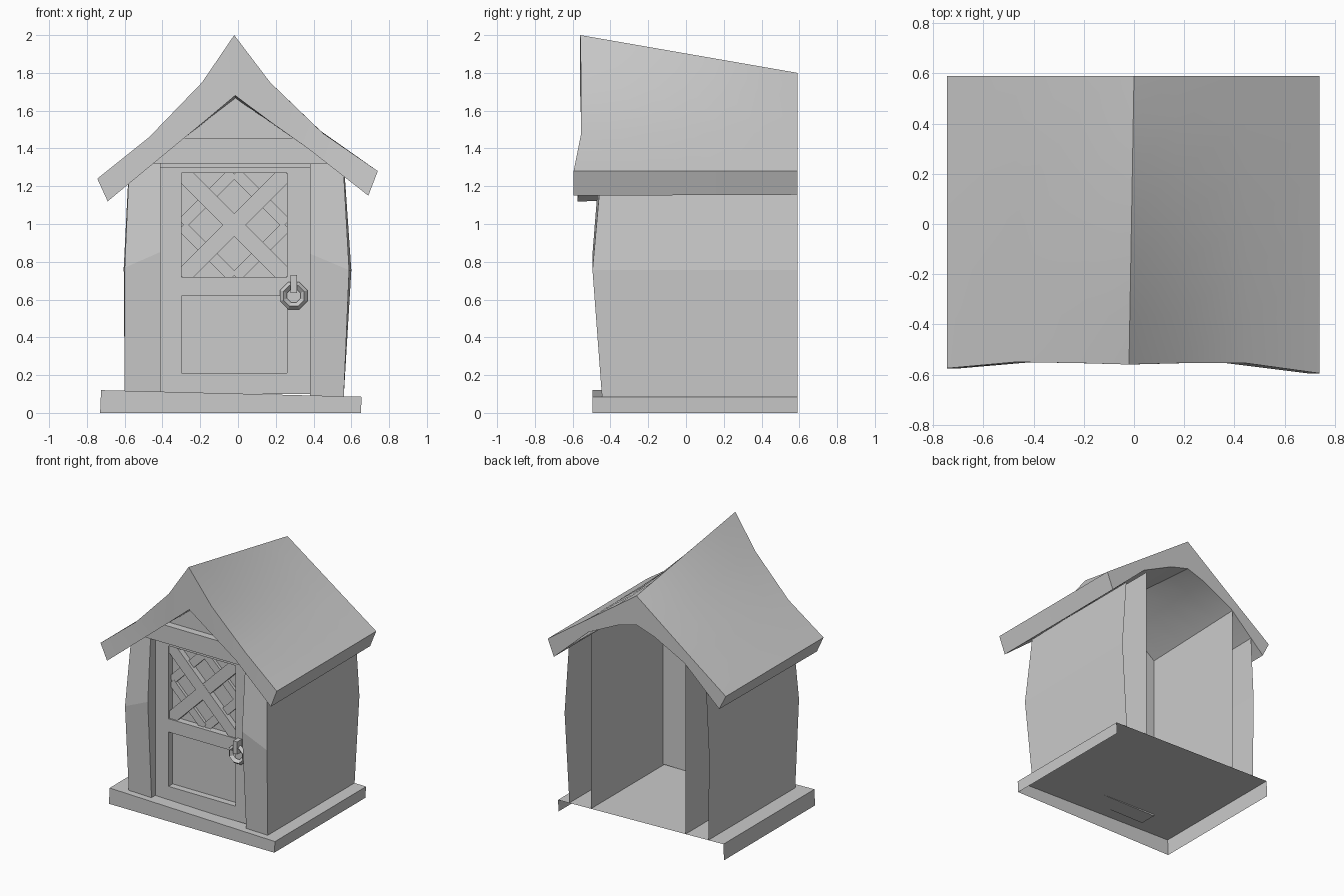
import bpy, bmesh, math
from mathutils import Matrix, Vector

if "Cube" in bpy.data.objects:
    bpy.data.objects.remove(bpy.data.objects["Cube"], do_unlink=True)

grey = bpy.data.materials.new("stone grey")
grey.use_nodes = True
grey.diffuse_color = (0.6, 0.6, 0.6, 1)
grey.node_tree.nodes["Principled BSDF"].inputs["Base Color"].default_value = (0.6, 0.6, 0.6, 1)


def finish(name, bm, smooth=False):
    bmesh.ops.recalc_face_normals(bm, faces=bm.faces)
    mesh = bpy.data.meshes.new(name)
    bm.to_mesh(mesh)
    bm.free()
    mesh.materials.append(grey)
    obj = bpy.data.objects.new(name, mesh)
    bpy.context.collection.objects.link(obj)
    if smooth:
        bpy.ops.object.select_all(action="DESELECT")
        obj.select_set(True)
        bpy.context.view_layer.objects.active = obj
        bpy.ops.object.shade_smooth_by_angle(angle=math.radians(25))
    return obj


def loft(name, rows, closed=False, smooth=False):
    """Skin a list of equally long point rows."""
    bm = bmesh.new()
    rings = [[bm.verts.new(p) for p in row] for row in rows]
    n = len(rows[0])
    for a, b in zip(rings, rings[1:]):
        for i in range(n if closed else n - 1):
            j = (i + 1) % n
            bm.faces.new((a[i], a[j], b[j], b[i]))
    if closed:
        # end caps as strips between upper and lower halves of the ring
        for ring in (rings[0], rings[-1]):
            for i in range(n // 2 - 1):
                bm.faces.new((ring[i], ring[i + 1], ring[n - 2 - i], ring[n - 1 - i]))
    return finish(name, bm, smooth)


def prism(name, outline, y0, y1):
    """Extrude an x-z outline from y0 to y1."""
    bm = bmesh.new()
    face = bm.faces.new([bm.verts.new((x, y0, z)) for x, z in outline])
    new = bmesh.ops.extrude_face_region(bm, geom=[face])["geom"]
    verts = [v for v in new if isinstance(v, bmesh.types.BMVert)]
    bmesh.ops.translate(bm, verts=verts, vec=(0, y1 - y0, 0))
    return finish(name, bm)


def box(name, x0, x1, y0, y1, z0, z1):
    return prism(name, [(x0, z0), (x1, z0), (x1, z1), (x0, z1)], y0, y1)


def floor_z(x):
    return 0.102 - 0.0254 * x


BACK = 0.59

# Base: slanted step, open below and behind
L, R, F = -0.725, 0.655, -0.495
bm = bmesh.new()
top = [bm.verts.new((x, y, floor_z(x))) for x, y in ((L, BACK), (L, F), (R, F), (R, BACK))]
low = [bm.verts.new((v.co.x - 0.005, v.co.y, 0)) for v in top]
bm.faces.new(top)
for i in range(3):
    bm.faces.new((top[i], top[i + 1], low[i + 1], low[i]))
finish("base_step", bm)

# Roof: concave at the front, straight at the back, with a sagging ridge
outer = [(-0.745, 1.24), (-0.47, 1.46), (-0.19, 1.75), (-0.02, 2.0),
         (0.17, 1.75), (0.45, 1.48), (0.74, 1.28)]
front_y = [-0.575, -0.55, -0.555, -0.56, -0.555, -0.555, -0.595]
inner_front = [(-0.69, 1.12), (-0.4, 1.36), (-0.2, 1.525), (-0.015, 1.68),
               (0.18, 1.535), (0.37, 1.4), (0.69, 1.15)]
inner_back = [(-0.69, 1.13), (-0.4, 1.4), (-0.15, 1.53), (0, 1.58),
              (0.15, 1.54), (0.4, 1.42), (0.69, 1.155)]


def straight_z(x):
    eave = 1.28 if x > 0 else 1.24
    return 1.8 - (1.8 - eave) * min(abs(x) / 0.74, 1)


front = [Vector((x, y, z)) for (x, z), y in zip(outer, front_y)]
front += [Vector((x, y, z)) for (x, z), y in zip(inner_front[::-1], front_y[::-1])]
back = [Vector((x if abs(x) > 0.03 else 0, BACK, straight_z(x) if abs(x) > 0.03 else 1.8))
        for x, z in outer]
back += [Vector((x, BACK, z)) for x, z in inner_back[::-1]]
rows = [[a.lerp(b, k / 6) for a, b in zip(front, back)] for k in range(7)]
loft("roof", rows, closed=True, smooth=True)


# Hollow side walls: inner jamb, bulging front pillar, bulging outer wall
def wall(name, jamb, levels):
    rows = []
    for t, x_front, x_back, y_front in levels:
        def point(x, y, top_z):
            z0 = floor_z(x)
            return (x, y, z0 + t * (top_z - z0))
        rows.append([point(jamb, BACK, 1.41), point(jamb, y_front, 1.41),
                     point(x_front, y_front, 1.26), point(x_back, BACK, 1.26)])
    loft(name, rows)


wall("left_wall", 0.38, [(0, 0.56, 0.56, -0.445), (0.57, 0.588, 0.6, -0.495),
                         (1, 0.56, 0.565, -0.45)])
wall("right_wall", -0.41, [(0, -0.6, -0.6, -0.445), (0.57, -0.6, -0.605, -0.49),
                           (1, -0.578, -0.58, -0.45)])

# Lintel beam and recessed gable
prism("lintel", [(-0.47, 1.32), (0.48, 1.32), (0.32, 1.455), (-0.3, 1.455)], -0.465, -0.36)
prism("gable", [(-0.41, 1.3), (0.38, 1.3), (0.38, 1.4), (-0.015, 1.68), (-0.41, 1.37)],
      -0.41, -0.27)

# Door: backing slab with raised stiles and rails around two panels
box("door_slab", -0.41, 0.38, -0.35, -0.27, 0.1, 1.32)
for name, x0, x1, z0, z1 in (
        ("door_right_stile", -0.41, -0.3, 0.1, 1.32),
        ("door_left_stile", 0.26, 0.38, 0.1, 1.32),
        ("door_bottom_rail", -0.3, 0.26, 0.1, 0.21),
        ("door_middle_rail", -0.3, 0.26, 0.62, 0.72),
        ("door_top_rail", -0.3, 0.26, 1.27, 1.32)):
    box(name, x0, x1, -0.4, -0.35, z0, z1)


# Window lattice: a broad cross over narrower diagonal strips
def bar(name, angle, offset, width, y_front):
    bm = bmesh.new()
    bmesh.ops.create_cube(bm, size=1)
    depth = -0.345 - y_front
    length = 2 * (0.39 - abs(offset))
    place = (Matrix.Translation((-0.02, y_front + depth / 2, 0.995))
             @ Matrix.Rotation(math.radians(angle), 4, "Y")
             @ Matrix.Translation((0, 0, offset))
             @ Matrix.Diagonal((length, depth, width, 1)))
    bmesh.ops.transform(bm, matrix=place, verts=bm.verts)
    finish(name, bm)


for angle, side in ((45, "falling"), (-45, "rising")):
    bar(f"lattice_{side}_main", angle, 0, 0.085, -0.392 if angle > 0 else -0.39)
    for k, offset in enumerate((-0.2, 0.2)):
        bar(f"lattice_{side}_strip_{k + 1}", angle, offset, 0.06, -0.372 if angle > 0 else -0.37)

# Door handle: octagonal ring hanging from a bar
ring = [[(0.295 + r * math.cos(a), y, 0.62 + r * math.sin(a))
         for r, y in ((0.078, -0.425), (0.06, -0.445), (0.038, -0.425), (0.06, -0.405), (0.078, -0.425))]
        for a in [math.radians(22.5 + 45 * k) for k in range(9)]]
loft("handle_ring", ring)
box("handle_bar", 0.278, 0.312, -0.455, -0.398, 0.635, 0.73)
